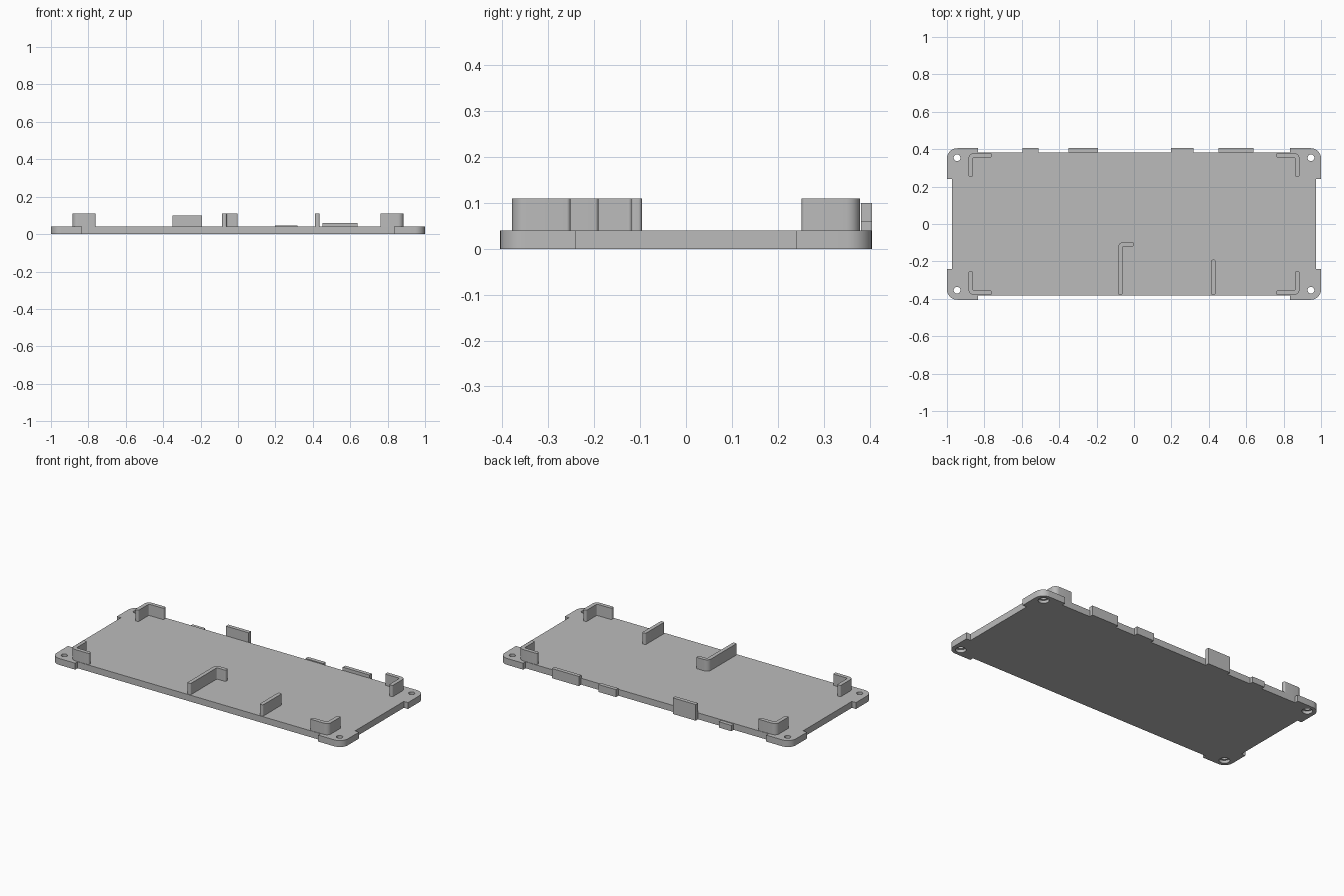
import bpy, bmesh, math
from mathutils import Vector

cube = bpy.data.objects.get("Cube")
if cube:
    bpy.data.objects.remove(cube, do_unlink=True)

grey = bpy.data.materials.new("plain_grey")
grey.use_nodes = True
grey.diffuse_color = (0.5, 0.5, 0.5, 1)
grey.node_tree.nodes["Principled BSDF"].inputs["Base Color"].default_value = (0.5, 0.5, 0.5, 1)

PLATE_TOP = 0.04
WALL_TOP = 0.11
THICK = 0.024


def rounded(corners, steps=8):
    """Round each (x, y, radius) corner of an outline."""
    out = []
    for i, (x, y, r) in enumerate(corners):
        p = Vector((x, y))
        if r == 0:
            out.append(p)
            continue
        a = (Vector(corners[i - 1][:2]) - p).normalized()
        b = (Vector(corners[(i + 1) % len(corners)][:2]) - p).normalized()
        centre = p + (a + b) * r
        for k in range(steps + 1):
            t = math.pi / 2 * k / steps
            out.append(centre - b * r * math.cos(t) - a * r * math.sin(t))
    return out


def prism(name, corners, z0, z1):
    """Extrude a rounded outline between two heights."""
    bm = bmesh.new()
    face = bm.faces.new([bm.verts.new((p.x, p.y, z0)) for p in rounded(corners)])
    ext = bmesh.ops.extrude_face_region(bm, geom=[face])
    tops = [v for v in ext["geom"] if isinstance(v, bmesh.types.BMVert)]
    bmesh.ops.translate(bm, verts=tops, vec=(0, 0, z1 - z0))
    bmesh.ops.recalc_face_normals(bm, faces=bm.faces)
    mesh = bpy.data.meshes.new(name)
    bm.to_mesh(mesh)
    bm.free()
    obj = bpy.data.objects.new(name, mesh)
    bpy.context.collection.objects.link(obj)
    mesh.materials.append(grey)
    return obj


def smooth(obj):
    bpy.ops.object.select_all(action="DESELECT")
    obj.select_set(True)
    bpy.context.view_layer.objects.active = obj
    bpy.ops.object.shade_smooth_by_angle(angle=math.radians(30))


def box(x0, x1, y0, y1, r=0):
    return [(x0, y0, r), (x1, y0, r), (x1, y1, r), (x0, y1, r)]


def angle_wall(name, x, y, dx, dy):
    """L-shaped wall with its outer corner at (x, y) and signed arm lengths."""
    tx, ty = math.copysign(THICK, dx), math.copysign(THICK, dy)
    e = 0.008
    pts = [(x, y, 0.03), (x + dx, y, e), (x + dx, y + ty, e),
           (x + tx, y + ty, 0.008), (x + tx, y + dy, e), (x, y + dy, e)]
    smooth(prism(name, pts, PLATE_TOP - 0.005, WALL_TOP))


# Base plate with four projecting rounded corners
quarter = [(0.972, 0.24, 0), (1, 0.24, 0), (1, 0.405, 0.055),
           (0.835, 0.405, 0), (0.835, 0.382, 0)]
outline = []
for sx, sy in ((1, 1), (-1, 1), (-1, -1), (1, -1)):
    part = [(sx * x, sy * y, r) for x, y, r in quarter]
    outline += part if sx * sy > 0 else part[::-1]
plate = prism("base_plate", outline, 0, PLATE_TOP)

# Screw holes with wider recesses underneath
for sx in (-1, 1):
    for sy in (-1, 1):
        for radius, z, depth in ((0.018, 0.02, 0.1), (0.03, 0, 0.036)):
            bpy.ops.mesh.primitive_cylinder_add(
                vertices=32, radius=radius, depth=depth, location=(sx * 0.946, sy * 0.354, z))
            cutter = bpy.context.object
            cutter.hide_render = True
            mod = plate.modifiers.new("hole", "BOOLEAN")
            mod.operation, mod.solver, mod.object = "DIFFERENCE", "EXACT", cutter
            bpy.context.view_layer.objects.active = plate
            bpy.ops.object.modifier_apply(modifier=mod.name)
            bpy.data.objects.remove(cutter, do_unlink=True)
smooth(plate)

# Corner retaining walls
for sx, side in ((1, "left"), (-1, "right")):
    for sy, end in ((1, "back"), (-1, "front")):
        angle_wall(f"{end}_{side}_corner_wall", sx * 0.885, sy * 0.379, -sx * 0.124, -sy * 0.127)

# Inner divider walls
angle_wall("hooked_divider", -0.085, -0.096, 0.083, -0.282)
smooth(prism("straight_divider", box(0.412, 0.436, -0.378, -0.191, 0.008),
             PLATE_TOP - 0.005, WALL_TOP))

# Tabs along the back edge
for name, x0, x1, top in (("low_tab", -0.595, -0.51, 0.036), ("tall_tab", -0.35, -0.193, 0.1),
                          ("short_tab", 0.198, 0.318, 0.046), ("wide_tab", 0.453, 0.638, 0.06)):
    prism(name, box(x0, x1, 0.381, 0.405), 0, top)
